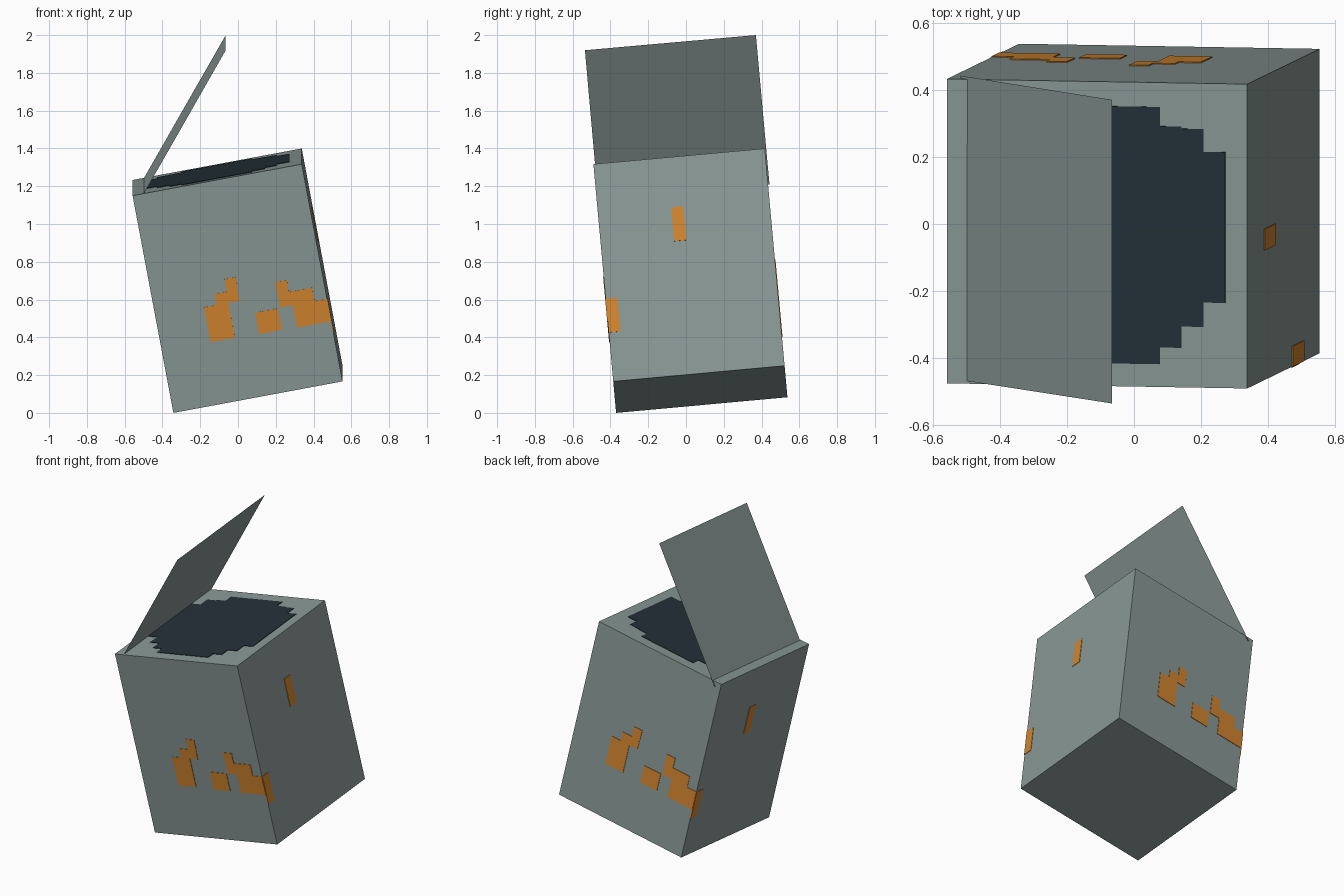
import bpy
import bmesh
from mathutils import Matrix, Vector

cube = bpy.data.objects.get("Cube")
if cube:
    bpy.data.objects.remove(cube, do_unlink=True)


def material(name, rgb):
    m = bpy.data.materials.new(name)
    m.use_nodes = True
    m.diffuse_color = (*rgb, 1)
    m.node_tree.nodes["Principled BSDF"].inputs["Base Color"].default_value = (*rgb, 1)
    return m


METAL = material("grey_metal", (0.25, 0.314, 0.303))
RUST = material("orange_rust", (0.64, 0.235, 0.028))
DARK = material("dark_opening", (0.017, 0.03, 0.04))

WIDTH, HEIGHT, THICK = 0.911, 1.175, 0.003

# Tilted frame: origin in the middle of the box floor
up = Vector((-0.216, -0.105, 1.15)).normalized()
back = Vector((0, 0.908, 0.083)).normalized()
side = back.cross(up).normalized()
back = up.cross(side)
corner = Vector((-0.342, -0.37, 0))
centre = corner + (side + back) * WIDTH / 2
FRAME = Matrix.Translation(centre) @ Matrix((side, back, up)).transposed().to_4x4()


def finish(name, bm, mat, matrix=FRAME):
    bmesh.ops.recalc_face_normals(bm, faces=bm.faces)
    mesh = bpy.data.meshes.new(name)
    bm.to_mesh(mesh)
    bm.free()
    mesh.materials.append(mat)
    obj = bpy.data.objects.new(name, mesh)
    obj.matrix_world = matrix
    bpy.context.collection.objects.link(obj)
    return obj


def add_box(bm, low, high):
    low, high = Vector(low), Vector(high)
    place = Matrix.Translation((low + high) / 2) @ Matrix.Diagonal((*(high - low), 1))
    bmesh.ops.create_cube(bm, size=1, matrix=place)


# Box body
half = WIDTH / 2
bm = bmesh.new()
add_box(bm, (-half, -half, 0), (half, half, HEIGHT))
finish("box_body", bm, METAL)

# Rust patches: left, right, bottom, top as fractions of a wall
LONG_WALL = [
    (0.288, 0.432, 0.284, 0.444), (0.362, 0.498, 0.444, 0.495),
    (0.436, 0.501, 0.495, 0.552), (0.574, 0.71, 0.28, 0.378),
    (0.722, 0.79, 0.38, 0.497), (0.79, 0.926, 0.38, 0.442),
    (0.797, 1, 0.277, 0.38),
]
SHORT_WALL = [(0.427, 0.497, 0.614, 0.77), (0, 0.068, 0.225, 0.38)]
walls = ["front", "right", "back", "left"]
for i, wall in enumerate(walls):
    bm = bmesh.new()
    for l, r, b, t in (SHORT_WALL if i % 2 else LONG_WALL):
        add_box(bm, ((l - 0.5) * WIDTH, -half - THICK, b * HEIGHT),
                ((r - 0.5) * WIDTH, -half + THICK, t * HEIGHT))
    turn = Matrix.Rotation(i * 1.570796, 4, "Z")
    finish(wall + "_rust", bm, RUST, FRAME @ turn)

# Dark stepped opening on top: outer edge, back reach, front reach of each column
COLUMNS = [(0.21, 0.42, 0.425), (0.282, 0.357, 0.37),
           (0.355, 0.35, 0.3), (0.427, 0.275, 0.22)]
bm = bmesh.new()
inner = 0
for outer, rear, front in COLUMNS:
    for sign in (-1, 1):
        x0, x1 = sorted((sign * inner * WIDTH, sign * outer * WIDTH))
        add_box(bm, (x0, -front * WIDTH, HEIGHT - THICK),
                (x1, rear * WIDTH, HEIGHT + THICK))
    inner = outer
finish("top_opening", bm, DARK)

# Open lid: a thin sheet sunk slightly into the top
bm = bmesh.new()
sheet = [(-0.517, -0.465, 1.128), (-0.517, 0.442, 1.21),
         (-0.065, 0.37, 2.0), (-0.065, -0.535, 1.92)]
bm.faces.new([bm.verts.new(p) for p in sheet])
finish("open_lid", bm, METAL, Matrix.Identity(4))
